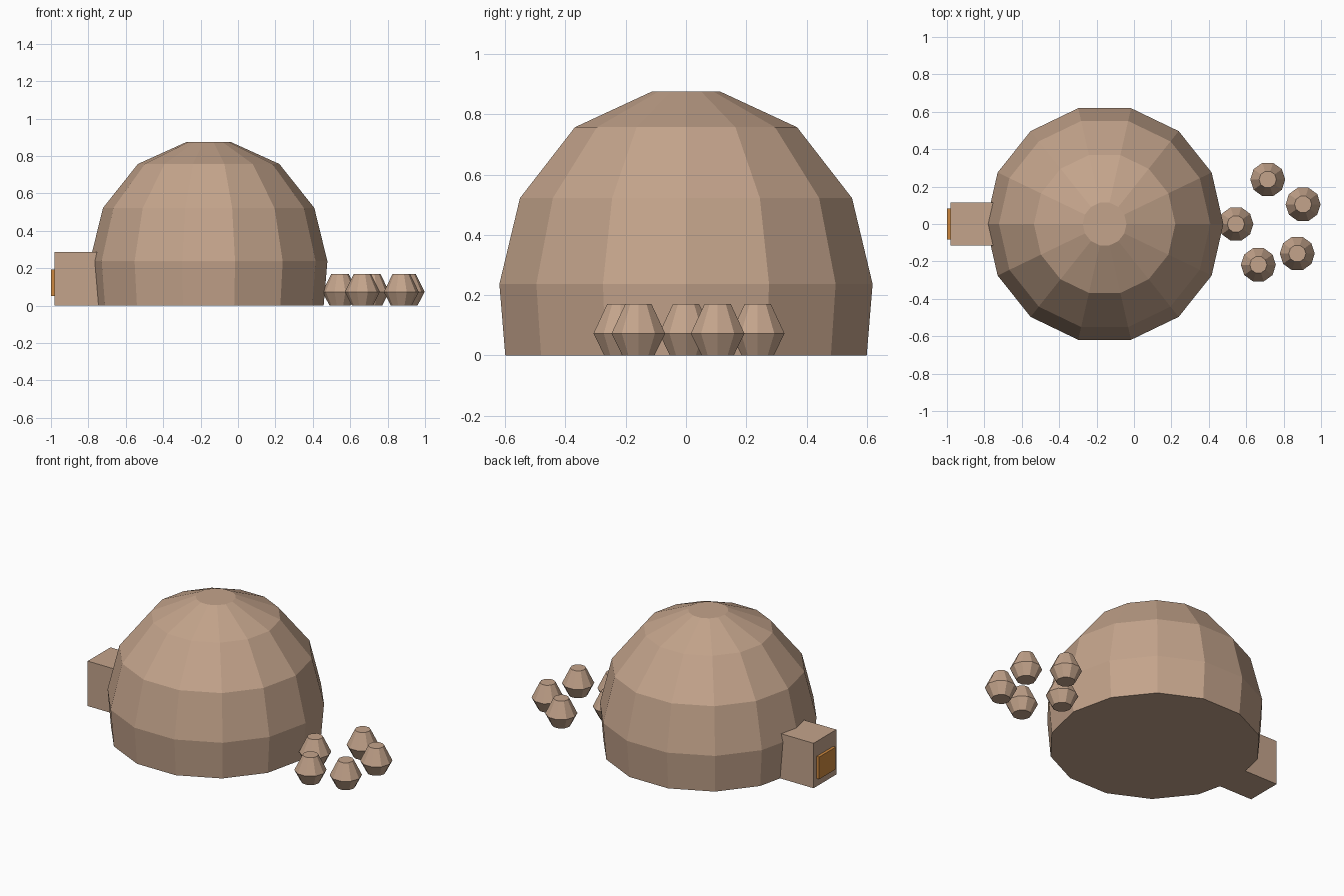
import bpy, bmesh, math

cube = bpy.data.objects.get("Cube")
if cube:
    bpy.data.objects.remove(cube, do_unlink=True)


def make_material(name, color):
    mat = bpy.data.materials.new(name)
    mat.use_nodes = True
    mat.diffuse_color = color
    mat.node_tree.nodes["Principled BSDF"].inputs["Base Color"].default_value = color
    return mat


clay = make_material("clay", (0.55, 0.37, 0.26, 1))
wood = make_material("door_wood", (0.62, 0.25, 0.05, 1))


def finish(bm, name, mat, location=(0, 0, 0)):
    bmesh.ops.recalc_face_normals(bm, faces=bm.faces)
    mesh = bpy.data.meshes.new(name)
    bm.to_mesh(mesh)
    bm.free()
    mesh.materials.append(mat)
    obj = bpy.data.objects.new(name, mesh)
    obj.location = location
    bpy.context.collection.objects.link(obj)
    return obj


def lathe(name, profile, sides, mat, location):
    """Closed faceted solid from (radius, height) rings."""
    bm = bmesh.new()
    rings = []
    for r, z in profile:
        angles = [math.tau * i / sides for i in range(sides)]
        rings.append([bm.verts.new((r * math.cos(a), r * math.sin(a), z)) for a in angles])
    for low, high in zip(rings, rings[1:]):
        for i in range(sides):
            j = (i + 1) % sides
            bm.faces.new((low[i], low[j], high[j], high[i]))
    bm.faces.new(rings[0][::-1])
    bm.faces.new(rings[-1])
    return finish(bm, name, mat, location)


def box(name, low, high, mat):
    bm = bmesh.new()
    bmesh.ops.create_cube(bm, size=1)
    for v in bm.verts:
        v.co = [(a + b) / 2 + c * (b - a) for a, b, c in zip(low, high, v.co)]
    return finish(bm, name, mat)


# Domed hut
dome_profile = [(0.615, 0), (0.635, 0.237), (0.565, 0.522), (0.378, 0.757), (0.117, 0.875)]
lathe("dome", dome_profile, 14, clay, (-0.157, 0, 0))

# Entrance porch and its door
box("porch", (-0.982, -0.115, 0), (-0.68, 0.115, 0.287), clay)
box("door", (-1.0, -0.083, 0.05), (-0.975, 0.083, 0.192), wood)

# Ring of small clay pots
pot_profile = [(0.056, 0), (0.0935, 0.073), (0.046, 0.17)]
pot_spots = [(0.545, 0), (0.715, 0.238), (0.904, 0.105), (0.665, -0.218), (0.873, -0.158)]
for number, (x, y) in enumerate(pot_spots, 1):
    lathe(f"pot_{number}", pot_profile, 10, clay, (x, y, 0))
